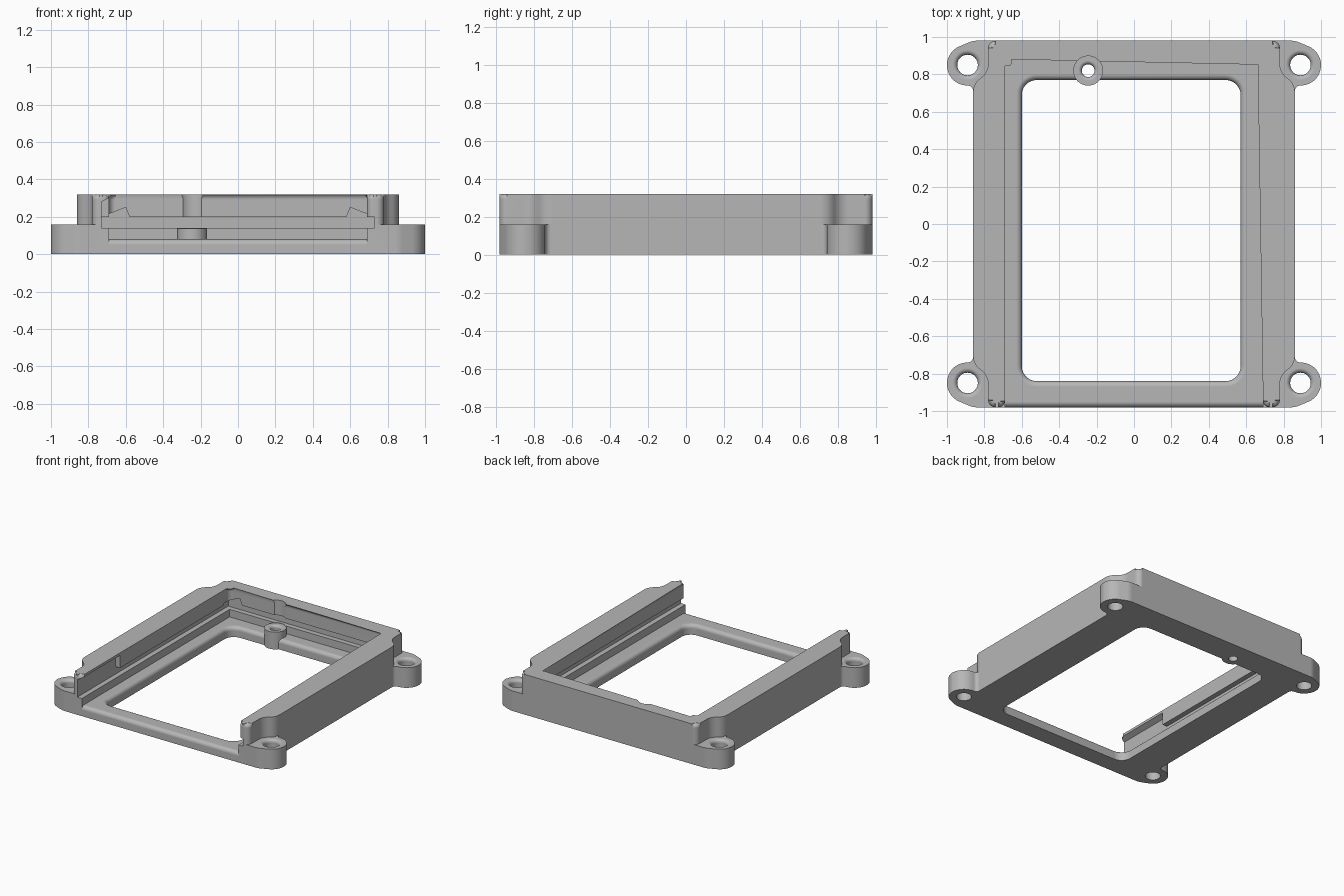
import bpy, bmesh, math
from mathutils import Vector

cube = bpy.data.objects.get("Cube")
if cube:
    bpy.data.objects.remove(cube, do_unlink=True)

HOLE = (0.89, 0.85)
BOSS = (-0.245, 0.82)

grey = bpy.data.materials.new("light_grey")
grey.use_nodes = True
grey.diffuse_color = (0.47, 0.47, 0.47, 1)
grey.node_tree.nodes["Principled BSDF"].inputs["Base Color"].default_value = (0.47, 0.47, 0.47, 1)


def fillet(corners, steps=7):
    """Round each (x, y, radius) corner of a closed polygon."""
    out = []
    for i, (x, y, r) in enumerate(corners):
        p = Vector((x, y))
        if r == 0:
            out.append(p)
            continue
        a = (Vector(corners[i - 1][:2]) - p).normalized()
        b = (Vector(corners[(i + 1) % len(corners)][:2]) - p).normalized()
        half = a.angle(b) / 2
        centre = p + (a + b).normalized() * (r / math.sin(half))
        start = p + a * (r / math.tan(half)) - centre
        end = p + b * (r / math.tan(half)) - centre
        sweep = start.angle(end)
        for k in range(steps + 1):
            t = k / steps
            out.append(centre + (start * math.sin((1 - t) * sweep)
                                 + end * math.sin(t * sweep)) / math.sin(sweep))
    return out


def circle(centre, r, n=40):
    return [Vector((centre[0] + r * math.cos(math.tau * i / n),
                    centre[1] + r * math.sin(math.tau * i / n))) for i in range(n)]


def make(name, bm):
    bmesh.ops.recalc_face_normals(bm, faces=bm.faces)
    mesh = bpy.data.meshes.new(name)
    bm.to_mesh(mesh)
    bm.free()
    mesh.materials.append(grey)
    obj = bpy.data.objects.new(name, mesh)
    bpy.context.collection.objects.link(obj)
    return obj


def loft(name, layers, place=lambda x, y, z: (x, y, z), bevel=0):
    """Skin matching outlines at rising heights; optionally round the top rim."""
    bm = bmesh.new()
    rings = [[bm.verts.new(place(p[0], p[1], z)) for p in pts] for pts, z in layers]
    n = len(rings[0])
    for lo, hi in zip(rings, rings[1:]):
        for i in range(n):
            j = (i + 1) % n
            bm.faces.new((lo[i], lo[j], hi[j], hi[i]))
    bm.faces.new(rings[0])
    top = bm.faces.new(rings[-1])
    if bevel:
        bmesh.ops.bevel(bm, geom=list(top.edges), offset=bevel, segments=5,
                        profile=0.5, affect='EDGES')
    return make(name, bm)


def flared(name, outline, top, r, steps=5):
    """Through-cutter whose rim opens out in a quarter round below height top."""
    layers = [(outline(0), -0.1)]
    for k in range(steps + 1):
        a = math.pi / 2 * k / steps
        layers.append((outline(r * (1 - math.cos(a))), top - r + r * math.sin(a)))
    layers.append((outline(r), top + 0.1))
    return loft(name, layers)


def along_y(name, profile, y0, y1):
    return loft(name, [(profile, y0), (profile, y1)], lambda x, z, y: (x, y, z))


def boolean(obj, others, operation='DIFFERENCE'):
    for other in others:
        mod = obj.modifiers.new("cut", 'BOOLEAN')
        mod.operation, mod.object, mod.solver = operation, other, 'EXACT'
    bpy.context.view_layer.update()
    graph = bpy.context.evaluated_depsgraph_get()
    mesh = bpy.data.meshes.new_from_object(obj.evaluated_get(graph))
    obj.modifiers.clear()
    obj.data = mesh


def flip(corners, sx, sy):
    new = [(x * sx, y * sy, r) for x, y, r in corners]
    return new if sx * sy > 0 else new[::-1]


def box(x0, x1, y0, y1):
    return [(x0, y0), (x1, y0), (x1, y1), (x0, y1)]


# Lower frame with four mounting ears
ear = [(0.86, 0.74, 0.029), (1, 0.74, 0.109), (1, 0.923, 0.109), (0.86, 0.98, 0.1)]
outline = []
for sx, sy in ((1, 1), (-1, 1), (-1, -1), (1, -1)):
    outline += flip(ear, sx, sy)
outline = fillet(outline)
frame = loft("lower_frame", [(outline, 0), (outline, 0.16)])

# Raised U-shaped wall, open at the front and stepped in around the ears
end = [(0.86, 0.75, 0.09), (0.78, 0.81, 0.09), (0.78, 0.98, 0.04)]
inner = [(-0.69, -0.98, 0.035), (-0.69, 0.88, 0.035), (0.69, 0.88, 0), (0.69, -0.98, 0.035)]
rim = fillet(flip(end, 1, 1) + flip(end, -1, 1) + flip(end, -1, -1) + inner + flip(end, 1, -1))
wall = loft("raised_wall", [(rim, 0.16), (rim, 0.32)], bevel=0.028)

# Recessed floor, with a rounded front lip
R = 0.03
lip = [(-0.98 + R - R * math.cos(a), 0.08 - R + R * math.sin(a))
       for a in (math.pi / 2 * k / 5 for k in range(6))]
floor_profile = [(-1.1, 0.4), (-1.1, 0.08 - R)] + lip + [(0.88, 0.08), (0.88, 0.4)]
pocket = loft("floor_cutter", [(floor_profile, -0.69), (floor_profile, 0.69)],
              lambda y, z, x: (x, y, z))


# Window opening, with rounded corners and rim
def window_outline(d):
    r = 0.08 + d
    return fillet([(x, y, r) for x, y in box(-0.6 - d, 0.57 + d, -0.84 - d, 0.77 + d)])


window = flared("window_cutter", window_outline, 0.08, 0.03)

# Slide groove, front relief, sloped pockets and screw clearance
groove = along_y("groove_cutter", box(-0.73, 0.73, 0.14, 0.2), -1.1, 0.92)
relief = along_y("relief_cutter",
                 [(-0.73, 0.15), (-0.6, 0.15), (-0.6, 0.3), (-0.69, 0.3), (-0.73, 0.28)],
                 -1.1, -0.5)
pockets = [along_y("pocket_cutter", [(s * 0.73, 0.19), (s * 0.58, 0.19), (s * 0.58, 0.2),
                                     (s * 0.6, 0.25), (s * 0.73, 0.2)], 0.8, 0.92)
           for s in (-1, 1)]
notch = loft("notch_cutter", [(circle(BOSS, 0.078), 0.137), (circle(BOSS, 0.078), 0.5)])

boolean(frame, [pocket, window, groove, notch])
boolean(wall, [groove, relief, notch] + pockets)

# Screw boss joined to the back of the frame
boss = loft("boss", [(circle(BOSS, 0.08), 0), (circle(BOSS, 0.08), 0.137)])
boolean(frame, [boss], 'UNION')

# Screw holes with rounded rims
holes = [flared("hole_cutter", lambda d, c=(sx * HOLE[0], sy * HOLE[1]): circle(c, 0.055 + d),
                0.16, 0.025) for sx in (-1, 1) for sy in (-1, 1)]
holes.append(flared("hole_cutter", lambda d: circle(BOSS, 0.034 + d), 0.137, 0.02))
boolean(frame, holes)

for helper in [pocket, window, groove, relief, notch, boss] + pockets + holes:
    bpy.data.objects.remove(helper, do_unlink=True)

# Smooth the roundings and keep the edges crisp
bpy.ops.object.select_all(action='DESELECT')
for obj in (frame, wall):
    obj.select_set(True)
    bpy.context.view_layer.objects.active = obj
bpy.ops.object.shade_smooth_by_angle(angle=math.radians(30))
for obj in (frame, wall):
    obj.modifiers.new("even_shading", 'WEIGHTED_NORMAL').keep_sharp = True
